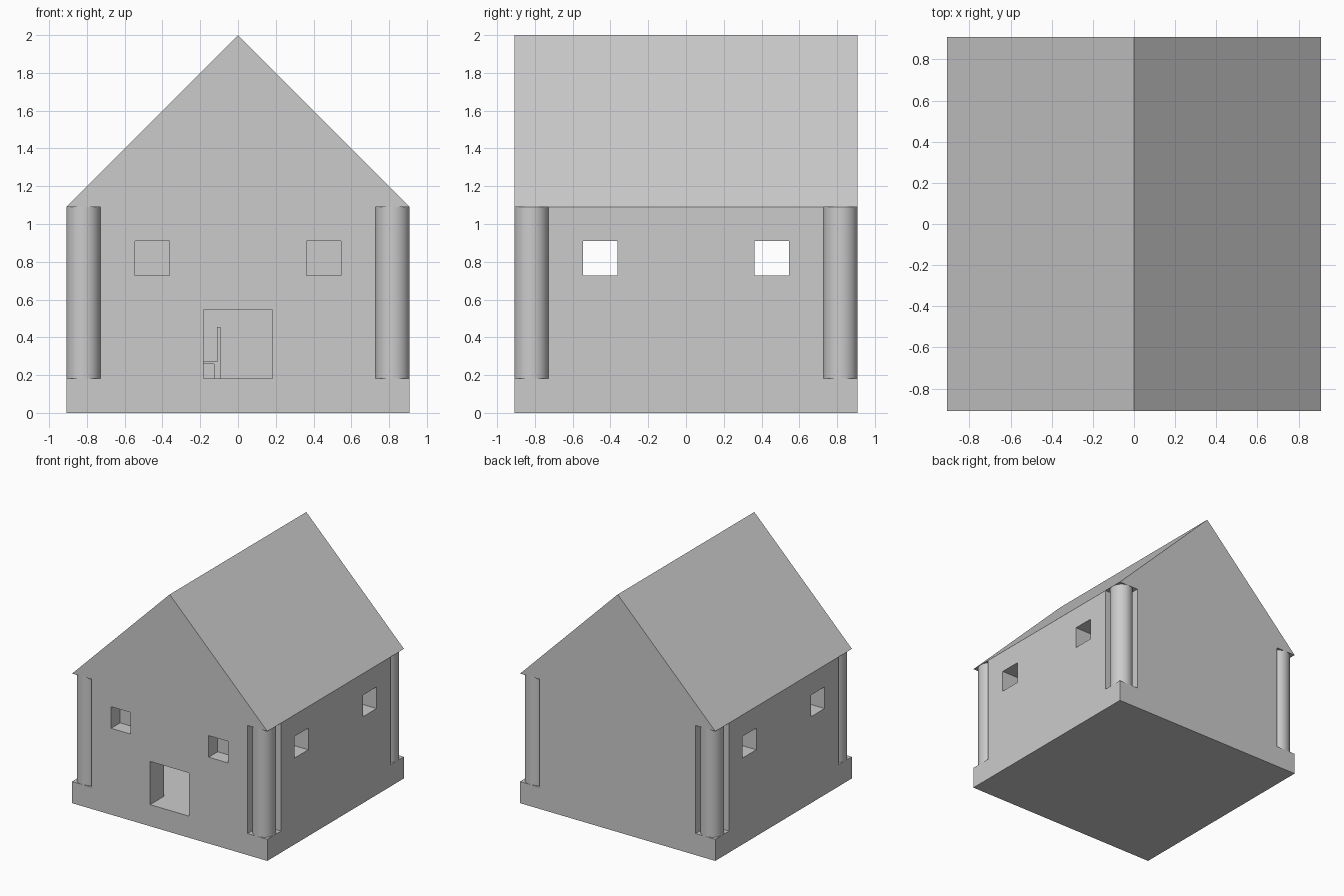
import bpy, bmesh
from mathutils import Vector

if "Cube" in bpy.data.objects:
    bpy.data.objects.remove(bpy.data.objects["Cube"])

U = 2 / 11          # one block: the house is 10 x 10 x 11 blocks
H = 5 * U           # half width
Z0, Z1 = U, 6 * U   # bottom and top of the walls


def finish(name, bm):
    bmesh.ops.recalc_face_normals(bm, faces=bm.faces)
    mesh = bpy.data.meshes.new(name)
    bm.to_mesh(mesh)
    bm.free()
    ob = bpy.data.objects.new(name, mesh)
    bpy.context.collection.objects.link(ob)
    return ob


def boxes(name, spans):
    """One object from boxes given as (low corner, high corner)."""
    bm = bmesh.new()
    for lo, hi in spans:
        lo, hi = Vector(lo), Vector(hi)
        verts = bmesh.ops.create_cube(bm, size=1)["verts"]
        bmesh.ops.scale(bm, vec=hi - lo, verts=verts)
        bmesh.ops.translate(bm, vec=(lo + hi) / 2, verts=verts)
    return finish(name, bm)


def cut(ob, spans):
    cutter = boxes(ob.name + "_cutter", spans)
    cutter.hide_render = True
    cutter.hide_viewport = True
    cutter.display_type = 'WIRE'
    mod = ob.modifiers.new("openings", 'BOOLEAN')
    mod.object = cutter
    mod.operation = 'DIFFERENCE'
    mod.solver = 'EXACT'


# Base slab
boxes("base", [((-H, -H, 0), (H, H, Z0))])

# Roof prism, gables flush with the walls
bm = bmesh.new()
tri = bm.faces.new([bm.verts.new(p) for p in
                    ((-H, -H, Z1), (H, -H, Z1), (0, -H, 2))])
ext = bmesh.ops.extrude_face_region(bm, geom=[tri], use_keep_orig=True)
bmesh.ops.translate(bm, vec=(0, 2 * H, 0),
                    verts=[g for g in ext["geom"] if isinstance(g, bmesh.types.BMVert)])
finish("roof", bm)

# Walls stop one block short of each corner
front = boxes("front_wall", [((-4 * U, -H, Z0), (4 * U, -4 * U, Z1))])
boxes("back_wall", [((-4 * U, 4 * U, Z0), (4 * U, H, Z1))])

# Front openings: doorway and two shallow blind windows
cut(front, [((-U, -H - .1, Z0 - .1), (U, -4 * U + .1, 3 * U))] +
    [((x - U / 2, -H - .1, 4 * U), (x + U / 2, -H + .12, 5 * U))
     for x in (-2.5 * U, 2.5 * U)])

# Side walls with open windows
for side, s in (("left", -1), ("right", 1)):
    xa, xb = sorted((s * 4 * U, s * H))
    wall = boxes(side + "_wall", [((xa, -4 * U, Z0), (xb, 4 * U, Z1))])
    cut(wall, [((xa - .1, y - U / 2, 4 * U), (xb + .1, y + U / 2, 5 * U))
               for y in (-2.5 * U, 2.5 * U)])

# Round corner columns
for depth, sy in (("front", -1), ("back", 1)):
    for side, sx in (("left", -1), ("right", 1)):
        bpy.ops.mesh.primitive_cylinder_add(
            vertices=48, radius=U / 2, depth=Z1 - Z0,
            location=(sx * 4.5 * U, sy * 4.5 * U, (Z0 + Z1) / 2))
        bpy.context.object.name = f"{depth}_{side}_column"
        bpy.ops.object.shade_smooth_by_angle()

# Chair inside, seen through the doorway and facing left
x0, x1, w, leg = -.275, -.093, .09, .034
boxes("chair_seat", [((x0, -w, .26), (x1, w, .273))])
boxes("chair_back", [((x1 - .017, -w, .273), (x1, w, .455))])
boxes("chair_legs", [((x, y, Z0), (x + leg, y + leg, .26))
                     for x in (x0, x1 - leg) for y in (-w, w - leg)])
